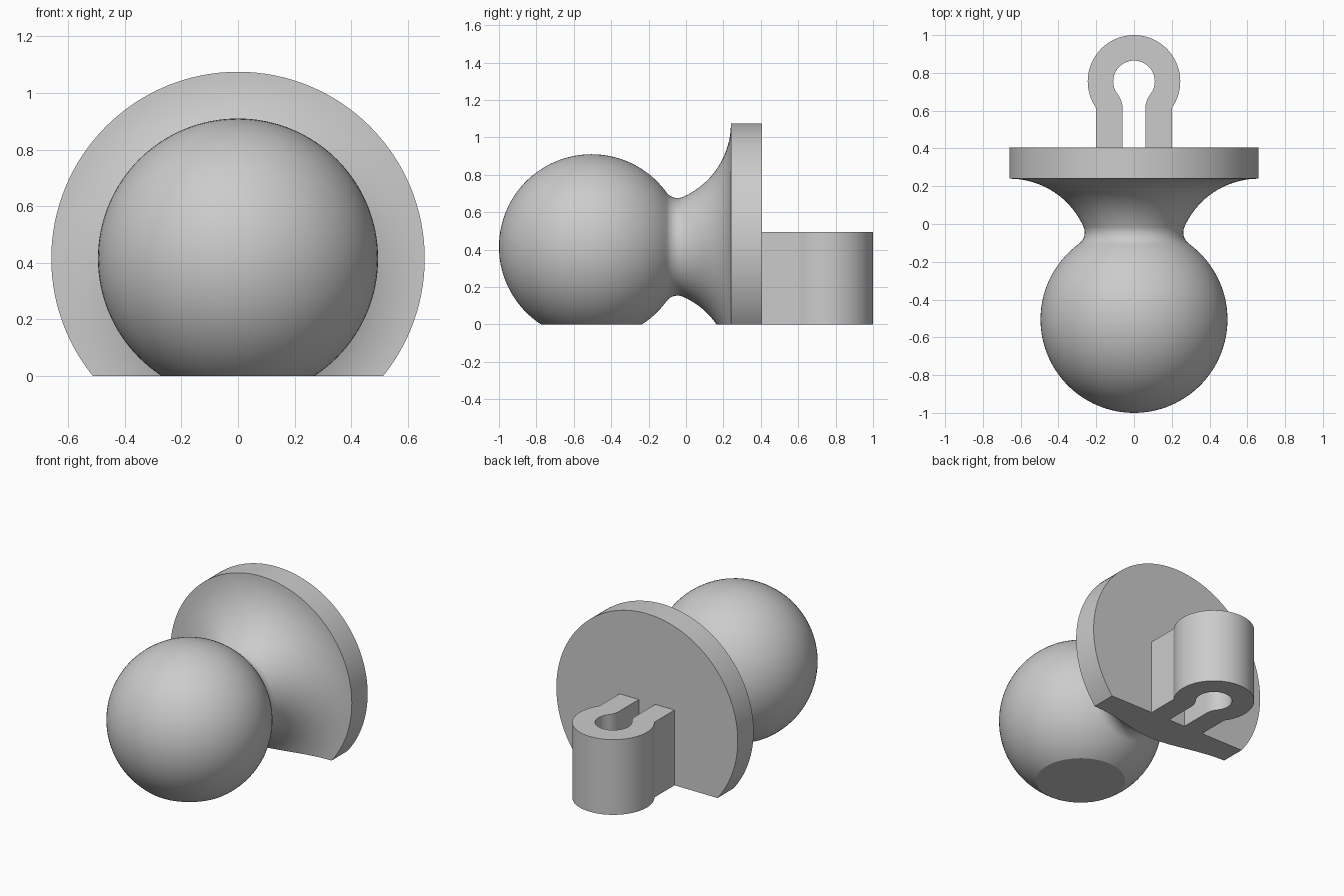
import bpy
import bmesh
from math import sin, cos, pi, atan2, hypot
from mathutils import Matrix, Vector

if "Cube" in bpy.data.objects:
    bpy.data.objects.remove(bpy.data.objects["Cube"], do_unlink=True)

grey = bpy.data.materials.new("plain_grey")
grey.use_nodes = True
grey.diffuse_color = (0.6, 0.6, 0.6, 1)
grey.node_tree.nodes["Principled BSDF"].inputs["Base Color"].default_value = (0.6, 0.6, 0.6, 1)


def arc(center, radius, start, end, steps):
    """Points along a circular arc, both ends included."""
    angles = [start + (end - start) * i / steps for i in range(steps + 1)]
    return [(center[0] + radius * cos(a), center[1] + radius * sin(a)) for a in angles]


def finish(name, bm):
    bmesh.ops.recalc_face_normals(bm, faces=bm.faces)
    mesh = bpy.data.meshes.new(name)
    bm.to_mesh(mesh)
    bm.free()
    mesh.materials.append(grey)
    obj = bpy.data.objects.new(name, mesh)
    bpy.context.collection.objects.link(obj)
    bpy.ops.object.select_all(action='DESELECT')
    obj.select_set(True)
    bpy.context.view_layer.objects.active = obj
    bpy.ops.object.shade_smooth_by_angle(angle=pi / 6)
    return obj


# Knob: ball, neck fillet, flare and flange turned about a horizontal axis
AXIS_Z = 0.415
BALL_R = 0.495
ball, neck, flare = (-0.505, 0), (-0.045, 0.335), (-0.19, 0.66)
join = atan2(neck[1] - ball[1], neck[0] - ball[0])
neck_r = hypot(neck[0] - ball[0], neck[1] - ball[1]) - BALL_R
bend = atan2(neck[1] - flare[1], neck[0] - flare[0])

profile = arc(ball, BALL_R, pi, join, 40)
profile += arc(neck, neck_r, join - pi, bend, 12)[1:]
profile += arc(flare, 0.43, bend, 0, 20)[1:]
profile += [(0.405, 0.66), (0.405, 0)]

bm = bmesh.new()
verts = [bm.verts.new((r, y, AXIS_Z)) for y, r in profile]
edges = [bm.edges.new(pair) for pair in zip(verts, verts[1:])]
bmesh.ops.spin(bm, geom=verts + edges, cent=(0, 0, AXIS_Z), axis=(0, 1, 0),
               angle=2 * pi, steps=128, use_duplicate=False)
bmesh.ops.remove_doubles(bm, verts=bm.verts, dist=0.0001)

# Flat base: slice off everything below the ground and cap the cuts
bmesh.ops.bisect_plane(bm, geom=bm.verts[:] + bm.edges[:] + bm.faces[:], dist=0.00001,
                       plane_co=(0, 0, 0), plane_no=(0, 0, 1), clear_inner=True)
bmesh.ops.holes_fill(bm, edges=[e for e in bm.edges if e.is_boundary], sides=0)
finish("knob", bm)

# Clip: keyhole outline, right half mirrored, extruded upwards
eye = (0, 0.755)
fillet = (0.185, 0.61)
turn = atan2(fillet[1] - eye[1], fillet[0] - eye[0])
shoulder = -atan2(0.1415, 0.2)
outer = [(0.2, 0.405)] + arc(eye, 0.245, shoulder, pi / 2, 32)
inner = arc(eye, 0.11, pi / 2, turn, 24)
inner += arc(fillet, 0.125, turn + pi, pi, 8)[1:] + [(0.06, 0.405)]

bm = bmesh.new()


def mirrored(points):
    return [(-x, y) for x, y in reversed(points)]


outline = outer + mirrored(outer)[1:] + mirrored(inner) + inner[1:]
# inner path runs from the left arm tip round the eye to the right arm tip
outline = outer + mirrored(outer)[1:] + mirrored(inner)[:-1] + inner
base = bm.faces.new([bm.verts.new((x, y, 0)) for x, y in outline])
top = bmesh.ops.extrude_face_region(bm, geom=[base], use_keep_orig=True)
bmesh.ops.translate(bm, vec=(0, 0, 0.495),
                    verts=[v for v in top["geom"] if isinstance(v, bmesh.types.BMVert)])
finish("keyhole_clip", bm)
